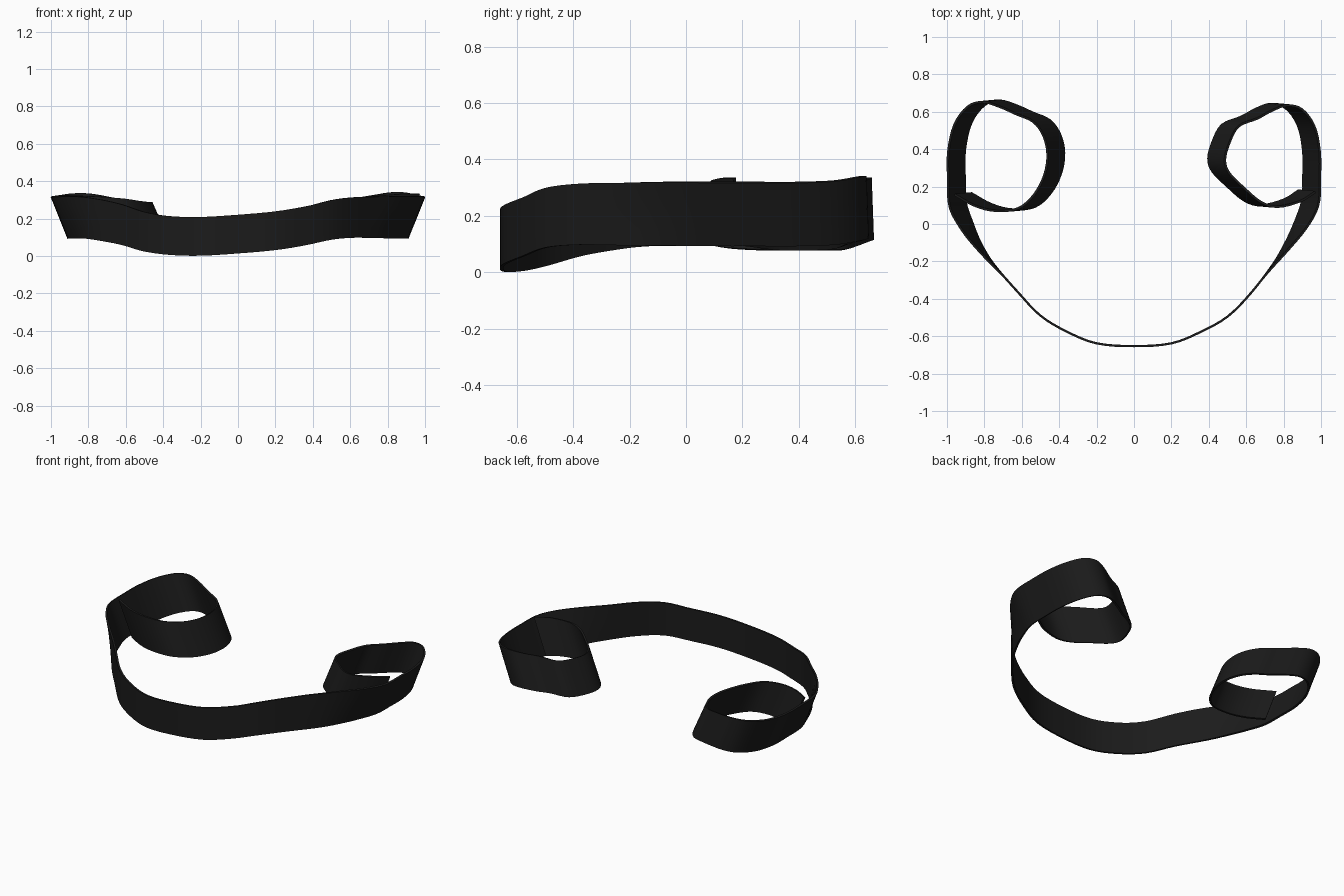
import bpy
import bmesh
from mathutils import Vector

if "Cube" in bpy.data.objects:
    bpy.data.objects.remove(bpy.data.objects["Cube"])

# Lower edge of the band (x, y, z): left loop end, round the loop, along the front, right loop
LEFT_LOOP = [(-.87, .165, .10), (-.76, .105, .10), (-.65, .078, .10), (-.53, .092, .095),
             (-.445, .165, .085), (-.39, .27, .08), (-.373, .38, .08), (-.395, .48, .08),
             (-.45, .555, .08), (-.54, .595, .09), (-.63, .635, .105), (-.72, .66, .115),
             (-.80, .635, .11), (-.87, .54, .10), (-.903, .40, .095), (-.905, .26, .095)]
FRONT = [(-.90, .12, .095), (-.865, .01, .095), (-.82, -.10, .095), (-.75, -.215, .085),
         (-.62, -.365, .06), (-.50, -.49, .025), (-.36, -.575, .006), (-.20, -.638, .002),
         (0, -.653, .014), (.20, -.638, .032), (.36, -.575, .058), (.50, -.495, .088),
         (.62, -.375, .098), (.74, -.22, .096), (.81, -.10, .096), (.86, .01, .096)]
RIGHT_LOOP = [(.90, .13, .095), (.905, .26, .095), (.903, .40, .095), (.875, .53, .10),
              (.81, .62, .115), (.73, .642, .12), (.65, .615, .11), (.57, .572, .10),
              (.47, .53, .085), (.42, .44, .08), (.397, .35, .08), (.42, .28, .085),
              (.50, .20, .095), (.59, .125, .10), (.68, .10, .105), (.80, .13, .11),
              (.88, .18, .11)]
STEPS, COLS, THICK = 4, 4, 0.012


def smooth_path(pts):
    """Catmull-Rom resampling of a list of points."""
    p = [Vector(q) for q in pts]
    p = [2 * p[0] - p[1]] + p + [2 * p[-1] - p[-2]]
    out = []
    for i in range(1, len(p) - 2):
        a, b, c, d = p[i - 1:i + 3]
        for s in range(STEPS):
            t = s / STEPS
            out.append(0.5 * (2 * b + (c - a) * t + (2 * a - 5 * b + 4 * c - d) * t * t
                              + (3 * b - a - 3 * c + d) * t ** 3))
    out.append(p[-2])
    return out


def upper_edge(q):
    """The band is upright at the front and leans outward towards the loops."""
    t = min(max((q.y + .30) / .40, 0), 1)
    t = t * t * (3 - 2 * t)
    side = 1 if q.x > 0 else -1
    height = .207 + .017 * min(max((abs(q.x) - .4) / .4, 0), 1)
    return q + Vector((side * .09 * t, -.008 * t, height))


# Band surface
bm = bmesh.new()
rows = []
for q in smooth_path(LEFT_LOOP + FRONT + RIGHT_LOOP):
    top = upper_edge(q)
    rows.append([bm.verts.new(q.lerp(top, j / COLS)) for j in range(COLS + 1)])
for r0, r1 in zip(rows, rows[1:]):
    for j in range(COLS):
        bm.faces.new((r0[j], r1[j], r1[j + 1], r0[j + 1]))
mesh = bpy.data.meshes.new("looped_strap")
bm.to_mesh(mesh)
bm.free()
strap = bpy.data.objects.new("looped_strap", mesh)
bpy.context.collection.objects.link(strap)

# Fabric thickness
mod = strap.modifiers.new("thickness", 'SOLIDIFY')
mod.thickness = THICK
mod.offset = 0

# Black fabric
mat = bpy.data.materials.new("black fabric")
mat.diffuse_color = (0.011, 0.011, 0.011, 1)
mat.use_nodes = True
mat.node_tree.nodes["Principled BSDF"].inputs["Base Color"].default_value = mat.diffuse_color
mesh.materials.append(mat)

bpy.context.view_layer.objects.active = strap
strap.select_set(True)
bpy.ops.object.modifier_apply(modifier="thickness")
bpy.ops.object.shade_smooth_by_angle(angle=0.7)
